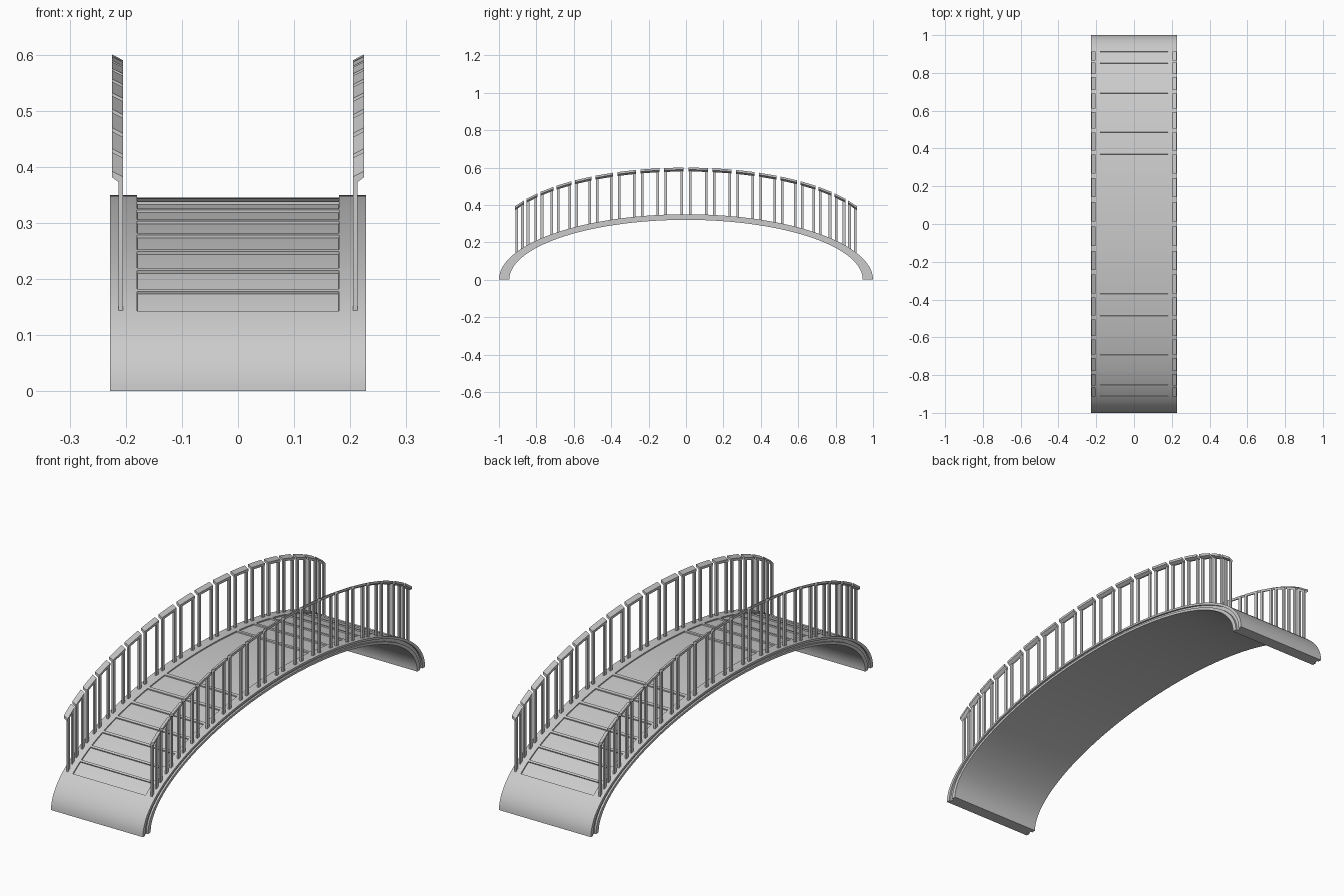
import bpy, bmesh
from math import sin, cos, radians

if "Cube" in bpy.data.objects:
    bpy.data.objects.remove(bpy.data.objects["Cube"])

A, B = 1.0, 0.35          # outer ellipse of the arch
A2, B2 = 0.945, 0.32      # inner ellipse
HALF_W, PANEL_W = 0.228, 0.18
STEP, RIB = 7.38, 0.45    # bay angle and half rib angle, degrees


def make_object(name, bm):
    bmesh.ops.recalc_face_normals(bm, faces=bm.faces)
    me = bpy.data.meshes.new(name)
    bm.to_mesh(me)
    bm.free()
    ob = bpy.data.objects.new(name, me)
    bpy.context.collection.objects.link(ob)
    return ob


def prism(bm, ring_a, ring_b):
    a = [bm.verts.new(p) for p in ring_a]
    b = [bm.verts.new(p) for p in ring_b]
    n = len(a)
    bm.faces.new(a)
    bm.faces.new(b[::-1])
    for i in range(n):
        j = (i + 1) % n
        bm.faces.new((a[i], b[i], b[j], a[j]))


def deck_z(y):
    return B * max(0.0, 1 - (y / A) ** 2) ** 0.5


# Arched deck: cross-section with grooved sides swept along the half ellipse
G = HALF_W - 0.008
half = [(PANEL_W, 0), (HALF_W, 0), (HALF_W, 0.3), (G, 0.3),
        (G, 0.65), (HALF_W, 0.65), (HALF_W, 1)]
section = half + [(-x, f) for x, f in reversed(half)]

panels = [(-2 * STEP + RIB, 2 * STEP - RIB)]
for k in range(2, 9):
    lo, hi = k * STEP + RIB, (k + 1) * STEP - RIB
    panels += [(lo, hi), (-hi, -lo)]
stops = sorted({round(t, 4) for p in panels for t in p} | {-90.0, 90.0})
angles = [stops[0]]
for a, b in zip(stops, stops[1:]):
    n = max(1, round((b - a) / 2.0))
    angles += [a + (b - a) * i / n for i in range(1, n + 1)]

bm = bmesh.new()
rings = []
for t in angles:
    s, c = sin(radians(t)), max(0.0, cos(radians(t)))
    rings.append([bm.verts.new((x, s * (A + (A2 - A) * f), c * (B + (B2 - B) * f)))
                  for x, f in section])
groups = [[] for _ in panels]
n = len(section)
for r in range(len(rings) - 1):
    mid = (angles[r] + angles[r + 1]) / 2
    for i in range(n):
        j = (i + 1) % n
        f = bm.faces.new((rings[r][i], rings[r][j], rings[r + 1][j], rings[r + 1][i]))
        if i == n - 1:      # strip between the two panel edges
            for g, (lo, hi) in zip(groups, panels):
                if lo < mid < hi:
                    g.append(f)
bm.faces.new(rings[0])
bm.faces.new(rings[-1][::-1])
bmesh.ops.recalc_face_normals(bm, faces=bm.faces)

# Recessed step panels
for g in groups:
    bmesh.ops.inset_region(bm, faces=g, thickness=0.0005, depth=-0.005,
                           use_even_offset=True)
deck = make_object("arched_deck", bm)
bpy.ops.object.select_all(action='DESELECT')
deck.select_set(True)
bpy.context.view_layer.objects.active = deck
bpy.ops.object.shade_smooth_by_angle(angle=radians(30))

# Railing: a pair of balusters and a tilted cap per bay, mirrored to all quarters
posts, caps = bmesh.new(), bmesh.new()
X0, X1, X2, PW = 0.205, 0.213, 0.2245, 0.014
for k in range(9):
    y0, y1 = sin(radians(k * 7.4 + 0.9)), sin(radians(k * 7.4 + 6.6))
    z0, z1 = deck_z(y0), deck_z(y1)

    def cap_z(y):
        return z0 + (z1 - z0) * (y - y0) / (y1 - y0) + 0.232

    for ya in (y0, y1 - PW):
        yb = ya + PW
        low = [(X0, ya), (X1, ya), (X1, yb), (X0, yb)]
        prism(posts, [(x, y, deck_z(y) - 0.006) for x, y in low],
              [(x, y, cap_z(y) + 0.002) for x, y in low])

    def cap_ring(y):
        z = cap_z(y)
        return [(X0, y, z - 0.003), (X1, y, z - 0.001), (X2, y, z + 0.007),
                (X2, y, z + 0.018), (X0, y, z + 0.008)]

    prism(caps, cap_ring(y0 - 0.002), cap_ring(y1 + 0.002))

for name, mesh in (("railing_balusters", posts), ("railing_caps", caps)):
    ob = make_object(name, mesh)
    mod = ob.modifiers.new("mirror", 'MIRROR')
    mod.use_axis = (True, True, False)
    mod.use_mirror_merge = False
